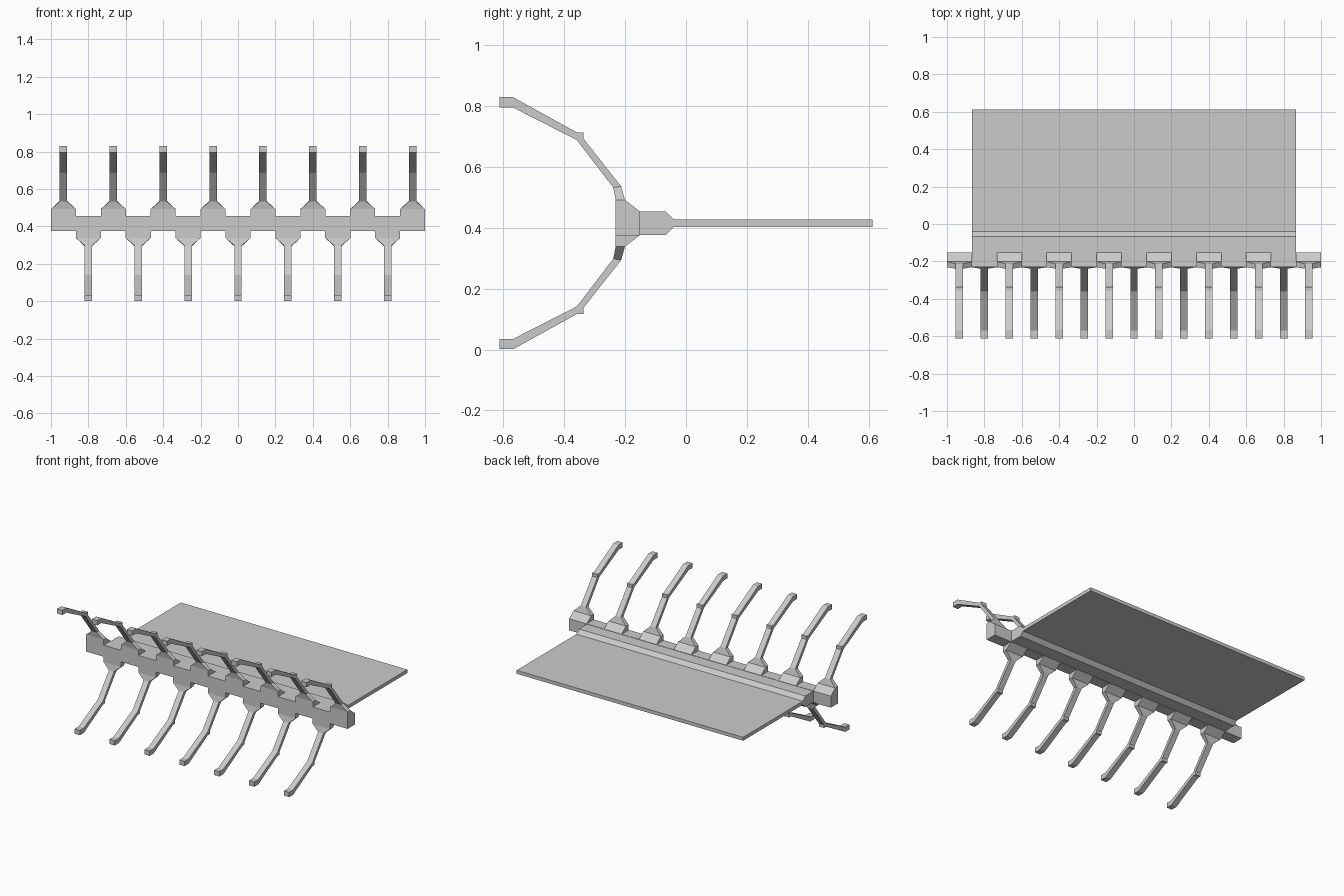
import bpy, bmesh

if "Cube" in bpy.data.objects:
    bpy.data.objects.remove(bpy.data.objects["Cube"])

MID = 0.415  # height of the symmetry plane


def finish(name, bm):
    bmesh.ops.recalc_face_normals(bm, faces=bm.faces)
    mesh = bpy.data.meshes.new(name)
    bm.to_mesh(mesh)
    bm.free()
    obj = bpy.data.objects.new(name, mesh)
    bpy.context.collection.objects.link(obj)
    return obj


def extrude_profile(name, pts, half_width):
    """Extrude a (y, z) outline along x."""
    bm = bmesh.new()
    a = [bm.verts.new((-half_width, y, z)) for y, z in pts]
    b = [bm.verts.new((half_width, y, z)) for y, z in pts]
    bm.faces.new(a)
    bm.faces.new(b)
    for i in range(len(pts)):
        j = (i + 1) % len(pts)
        bm.faces.new((a[i], a[j], b[j], b[i]))
    return finish(name, bm)


# Rings of one upper finger: inner (y, z), outer (y, z), half width
RINGS = [
    ((-0.231, 0.455), (-0.153, 0.455), 0.067),
    ((-0.231, 0.492), (-0.201, 0.492), 0.067),
    ((-0.239, 0.532), (-0.213, 0.536), 0.02),
    ((-0.357, 0.686), (-0.336, 0.692), 0.02),
    ((-0.360, 0.689), (-0.336, 0.713), 0.02),
    ((-0.364, 0.691), (-0.358, 0.713), 0.02),
    ((-0.570, 0.796), (-0.568, 0.829), 0.02),
    ((-0.613, 0.796), (-0.613, 0.829), 0.02),
]


def finger(name, x, side):
    """Loft the rings; side +1 points up, -1 points down."""
    bm = bmesh.new()
    rings = []
    for (yi, zi), (yo, zo), w in RINGS:
        corners = [(-w, yi, zi), (w, yi, zi), (w, yo, zo), (-w, yo, zo)]
        rings.append([bm.verts.new((x + cx, cy, MID + side * (cz - MID)))
                      for cx, cy, cz in corners])
    for r, s in zip(rings, rings[1:]):
        for i in range(4):
            j = (i + 1) % 4
            bm.faces.new((r[i], r[j], s[j], s[i]))
    bm.faces.new(rings[0])
    bm.faces.new(rings[-1])
    return finish(name, bm)


# Front bar that carries the fingers
extrude_profile("finger_bar", [(-0.231, 0.375), (-0.153, 0.375),
                               (-0.153, 0.455), (-0.231, 0.455)], 1.0)

# Thick root tapering into the flat plate
extrude_profile("plate", [(-0.153, 0.377), (-0.066, 0.377), (-0.04, 0.403),
                          (0.613, 0.403), (0.613, 0.427), (-0.04, 0.427),
                          (-0.066, 0.453), (-0.153, 0.453)], 0.866)

# Alternating upper and lower fingers
PITCH = 0.2667
for i in range(8):
    finger(f"upper_finger_{i + 1}", (i - 3.5) * PITCH, 1)
for i in range(7):
    finger(f"lower_finger_{i + 1}", (i - 3) * PITCH, -1)
